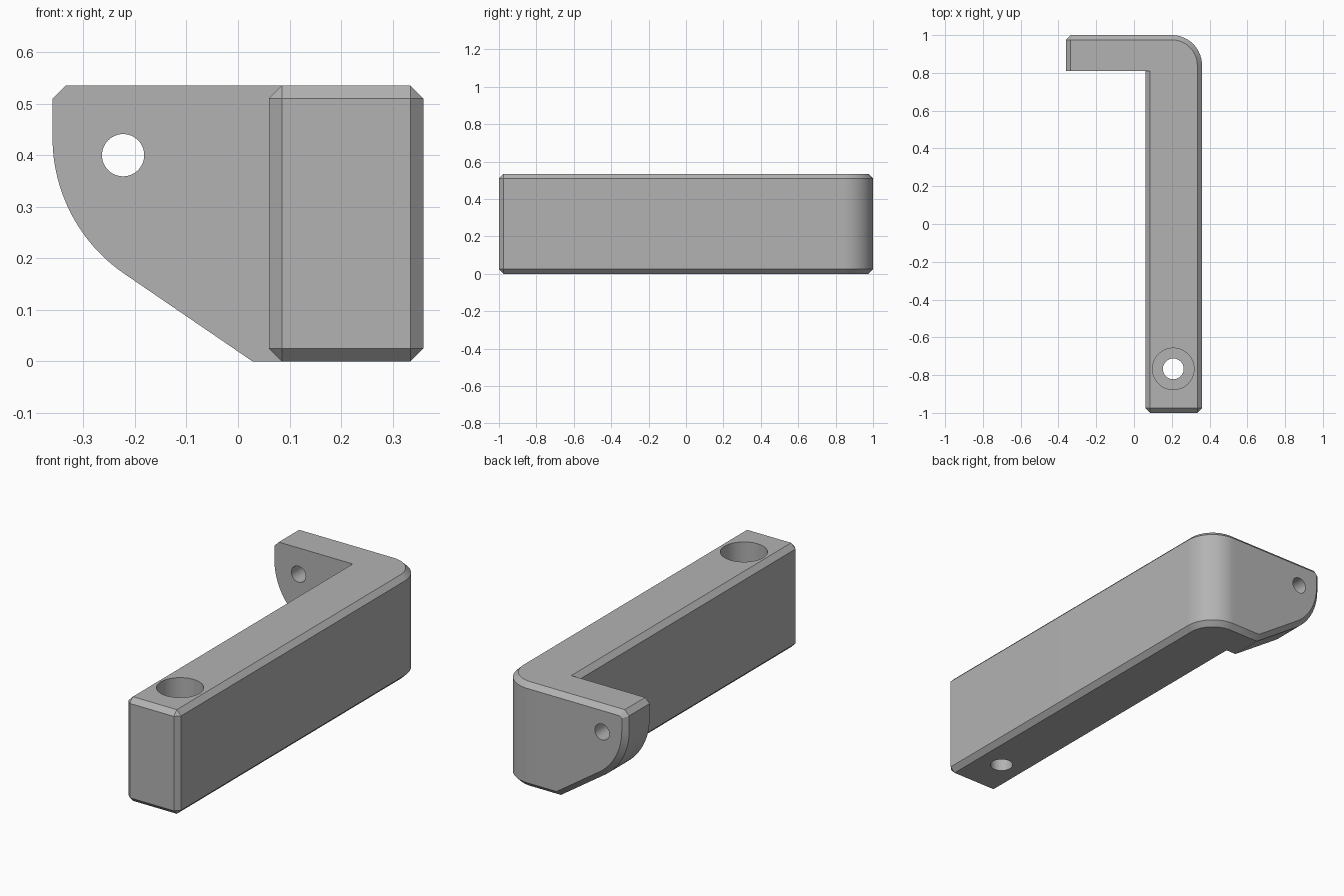
import bpy, bmesh
from math import sin, cos, radians, pi
from mathutils import Vector

if "Cube" in bpy.data.objects:
    bpy.data.objects.remove(bpy.data.objects["Cube"])

HEIGHT, CHAMFER = 0.535, 0.025

grey = bpy.data.materials.new("plain grey")
grey.use_nodes = True
colour = (0.45, 0.45, 0.45, 1)
grey.diffuse_color = colour
grey.node_tree.nodes["Principled BSDF"].inputs["Base Color"].default_value = colour


def arc(cx, cy, r, start, end, steps=24):
    angles = [radians(start + (end - start) * i / steps) for i in range(steps + 1)]
    return [(cx + r * cos(a), cy + r * sin(a)) for a in angles]


def prism(name, points, sweep, chamfer_rule):
    """Extrude a flat outline and chamfer the edges picked by the rule."""
    bm = bmesh.new()
    face = bm.faces.new([bm.verts.new(p) for p in points])
    new = bmesh.ops.extrude_face_region(bm, geom=[face])["geom"]
    bmesh.ops.translate(bm, vec=sweep, verts=[v for v in new if isinstance(v, bmesh.types.BMVert)])
    bmesh.ops.recalc_face_normals(bm, faces=bm.faces)
    edges = [e for e in bm.edges if chamfer_rule(e)]
    bmesh.ops.bevel(bm, geom=edges, offset=CHAMFER, segments=1,
                    affect='EDGES', clamp_overlap=False)
    bmesh.ops.recalc_face_normals(bm, faces=bm.faces)
    mesh = bpy.data.meshes.new(name)
    bm.to_mesh(mesh)
    bm.free()
    mesh.materials.append(grey)
    obj = bpy.data.objects.new(name, mesh)
    bpy.context.collection.objects.link(obj)
    return obj


def cutter(name, radius, depth, location, rotation=(0, 0, 0)):
    bpy.ops.mesh.primitive_cylinder_add(vertices=48, radius=radius, depth=depth,
                                        location=location, rotation=rotation)
    obj = bpy.context.object
    obj.name = name
    obj.data.materials.append(grey)
    return obj


def combine(target, tool, operation):
    """Apply a boolean and discard the tool."""
    mod = target.modifiers.new(operation.lower(), 'BOOLEAN')
    mod.operation, mod.object, mod.solver = operation, tool, 'EXACT'
    bpy.context.view_layer.objects.active = target
    bpy.ops.object.modifier_apply(modifier=mod.name)
    bpy.data.objects.remove(tool)


# Long bar with one rounded back corner, chamfered all round
R = 0.16
plan = [(0.06, -1), (0.36, -1)] + arc(0.36 - R, 1 - R, R, 0, 90) + [(0.06, 1)]
bar = prism("bracket", [(x, y, 0) for x, y in plan], Vector((0, 0, HEIGHT)),
            lambda e: e.calc_face_angle() > radians(30))

# Side foot: curved lower corner, chamfered only along its back outline
curve = arc(-0.04, 0.434, 0.32, 180, 235.5)
outline = [(0.15, HEIGHT), (-0.36 + CHAMFER, HEIGHT), (-0.36, HEIGHT - CHAMFER)]
outline += curve + [(0.028, 0), (0.15, 0)]
foot = prism("foot", [(x, 0.81, z) for x, z in outline], Vector((0, 0.19, 0)),
             lambda e: all(v.co.y > 0.99 for v in e.verts)
             and any(v.co.x < 0.14 for v in e.verts))
combine(bar, foot, 'UNION')

# Counterbored screw hole in the bar and cross hole in the foot
combine(bar, cutter("screw_hole", 0.055, 2, (0.208, -0.767, 0)), 'DIFFERENCE')
combine(bar, cutter("counterbore", 0.11, 0.6, (0.208, -0.767, 0.57)), 'DIFFERENCE')
combine(bar, cutter("cross_hole", 0.041, 1, (-0.223, 0.9, 0.4), (pi / 2, 0, 0)), 'DIFFERENCE')

bpy.ops.object.select_all(action='DESELECT')
bar.select_set(True)
bpy.context.view_layer.objects.active = bar
bpy.ops.object.shade_smooth_by_angle(angle=radians(25))
